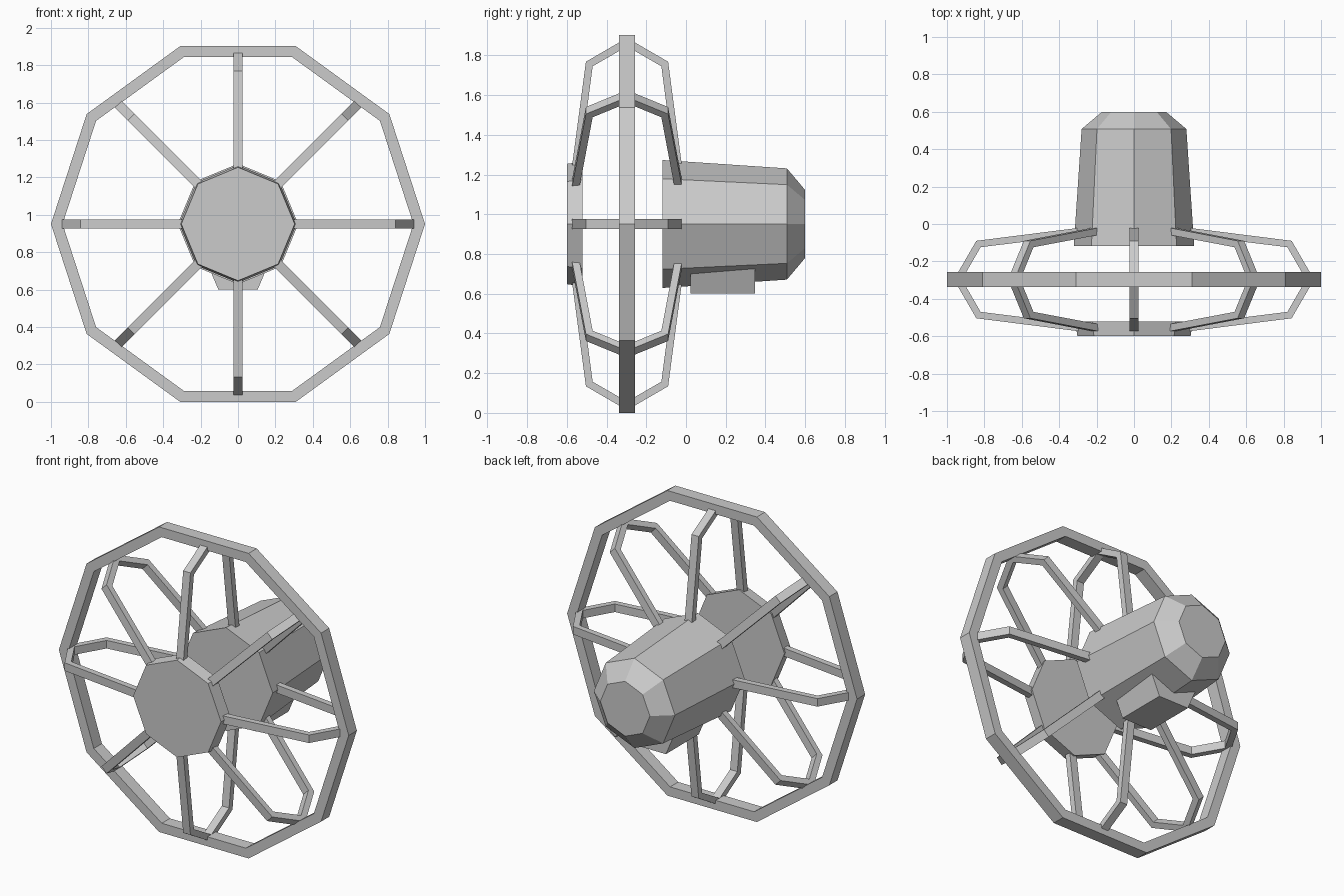
import bpy, bmesh
from math import sin, cos, tau

if "Cube" in bpy.data.objects:
    bpy.data.objects.remove(bpy.data.objects["Cube"])

CZ = 0.951      # height of the fan axis
CY = -0.297     # centre plane of the cage


def make_object(name, bm):
    bmesh.ops.recalc_face_normals(bm, faces=bm.faces[:])
    mesh = bpy.data.meshes.new(name)
    bm.to_mesh(mesh)
    bm.free()
    ob = bpy.data.objects.new(name, mesh)
    bpy.context.collection.objects.link(ob)
    return ob


def lathe(name, profile, sides, closed=False):
    """Spin (radius, y) points around the fan axis; cap the ends unless closed."""
    bm = bmesh.new()
    loops = [[bm.verts.new((r * cos(tau * i / sides), y, CZ + r * sin(tau * i / sides)))
              for i in range(sides)] for r, y in profile]
    pairs = list(zip(loops, loops[1:]))
    if closed:
        pairs.append((loops[-1], loops[0]))
    else:
        bm.faces.new(loops[0])
        bm.faces.new(loops[-1])
    for a, b in pairs:
        for i in range(sides):
            j = (i + 1) % sides
            bm.faces.new((a[i], a[j], b[j], b[i]))
    return make_object(name, bm)


def cage_bar(name, angle, bend, width=0.05):
    """Bent bar from the front hub, over the ring, back to the motor."""
    half = [((0.29, -0.277), (0.29, -0.239)),
            ((bend, -0.207), (bend - 0.023, -0.173))]
    apex = ((bend + 0.12, 0), (bend + 0.077, 0))
    path = half + [apex] + [tuple((r, -y) for r, y in s) for s in reversed(half)]
    c, s = cos(angle), sin(angle)
    bm = bmesh.new()
    sections = []
    for outer, inner in path:
        quad = [(outer, -width / 2), (outer, width / 2), (inner, width / 2), (inner, -width / 2)]
        sections.append([bm.verts.new((r * c - t * s, CY + y, CZ + r * s + t * c))
                         for (r, y), t in quad])
    for a, b in zip(sections, sections[1:]):
        for i in range(4):
            j = (i + 1) % 4
            bm.faces.new((a[i], a[j], b[j], b[i]))
    bm.faces.new(sections[0])
    bm.faces.new(sections[-1])
    return make_object(name, bm)


# Ten-sided outer ring
lathe("outer_ring", [(1.0, -0.337), (1.0, -0.257), (0.938, -0.257), (0.938, -0.337)], 10, True)

# Front hub plate and tapered motor housing
lathe("front_hub", [(0.303, -0.6), (0.314, -0.522)], 8)
lathe("motor_housing", [(0.322, -0.118), (0.28, 0.508), (0.171, 0.6)], 8)

# Eight cage bars, fitted to the ring at each angle
for k in range(8):
    bend = 0.808 if k % 2 else (0.817 if k % 4 else 0.843)
    cage_bar(f"cage_bar_{k + 1}", tau * k / 8, bend)

# Mounting block under the motor, widening upwards
bm = bmesh.new()
bmesh.ops.create_cube(bm, size=1)
for v in bm.verts:
    top = v.co.z > 0
    v.co = (v.co.x * (0.33 if top else 0.21), 0.186 + v.co.y * 0.325, 0.74 if top else 0.6)
make_object("mount_block", bm)
